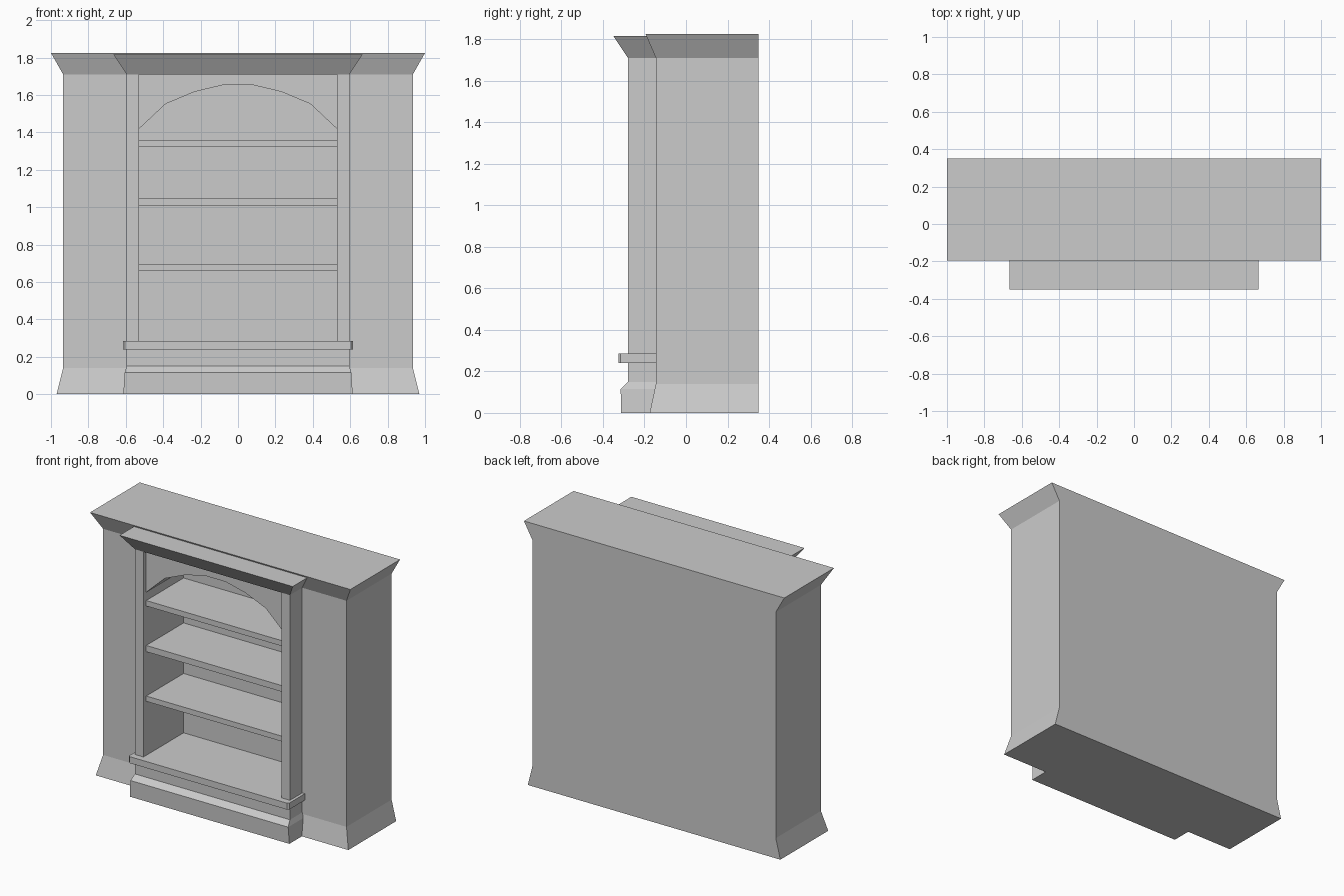
import bpy, bmesh

if "Cube" in bpy.data.objects:
    bpy.data.objects.remove(bpy.data.objects["Cube"])


def make_object(name, rings):
    """Skin a stack of equal-length vertex rings and cap both ends."""
    bm = bmesh.new()
    vs = [[bm.verts.new(p) for p in ring] for ring in rings]
    n = len(vs[0])
    for a, b in zip(vs, vs[1:]):
        for i in range(n):
            j = (i + 1) % n
            bm.faces.new((a[i], a[j], b[j], b[i]))
    bm.faces.new(vs[0])
    bm.faces.new(vs[-1])
    bmesh.ops.recalc_face_normals(bm, faces=bm.faces)
    mesh = bpy.data.meshes.new(name)
    bm.to_mesh(mesh)
    bm.free()
    ob = bpy.data.objects.new(name, mesh)
    bpy.context.collection.objects.link(ob)
    return ob


def flared_block(name, sections, back):
    """Sections are (z, half width, front y); the back stays flat."""
    return make_object(name, [[(-w, f, z), (w, f, z), (w, back, z), (-w, back, z)]
                              for z, w, f in sections])


def extrude_y(name, outline, y0, y1):
    return make_object(name, [[(x, y, z) for x, z in outline] for y in (y0, y1)])


def box(name, w, y0, y1, z0, z1):
    return flared_block(name, [(z0, w, y0), (z1, w, y0)], y1)


def boolean(target, tool, operation):
    mod = target.modifiers.new(operation, 'BOOLEAN')
    mod.operation = operation
    mod.solver = 'EXACT'
    mod.object = tool
    bpy.context.view_layer.objects.active = target
    bpy.ops.object.modifier_apply(modifier=mod.name)
    bpy.data.objects.remove(tool)


# Wide cabinet body with flared foot and crown
body = flared_block("bookcase_body", [
    (0, 0.97, -0.175), (0.14, 0.935, -0.145),
    (1.71, 0.935, -0.145), (1.825, 1.0, -0.195)], 0.35)

# Projecting centre bay with plinth and crown
bay = flared_block("centre_bay", [
    (0, 0.613, -0.312), (0.115, 0.606, -0.315), (0.15, 0.595, -0.28),
    (1.71, 0.595, -0.28), (1.815, 0.665, -0.35)], -0.1)

# Ledge with small clipped front corners
ledge_plan = [(-0.615, -0.09), (-0.615, -0.315), (-0.605, -0.325),
              (0.605, -0.325), (0.615, -0.315), (0.615, -0.09)]
ledge = make_object("ledge", [[(x, y, z) for x, y in ledge_plan] for z in (0.24, 0.285)])

boolean(body, bay, 'UNION')
boolean(body, ledge, 'UNION')

# Shallow recess behind the posts, then the arched niche
boolean(body, box("recess_cutter", 0.53, -0.4, -0.25, 0.285, 1.71), 'DIFFERENCE')
half_arch = [(0.53, 1.418), (0.387, 1.552), (0.232, 1.617), (0.08, 1.653)]
arch = ([(-0.53, 0.285), (0.53, 0.285)] + half_arch
        + [(-x, z) for x, z in reversed(half_arch)])
boolean(body, extrude_y("niche_cutter", arch, -0.3, 0.16), 'DIFFERENCE')

# Shelves
for i, (z0, z1) in enumerate([(0.66, 0.697), (1.005, 1.048), (1.322, 1.36)]):
    box(f"shelf_{i + 1}", 0.532, -0.25, 0.162, z0, z1)
